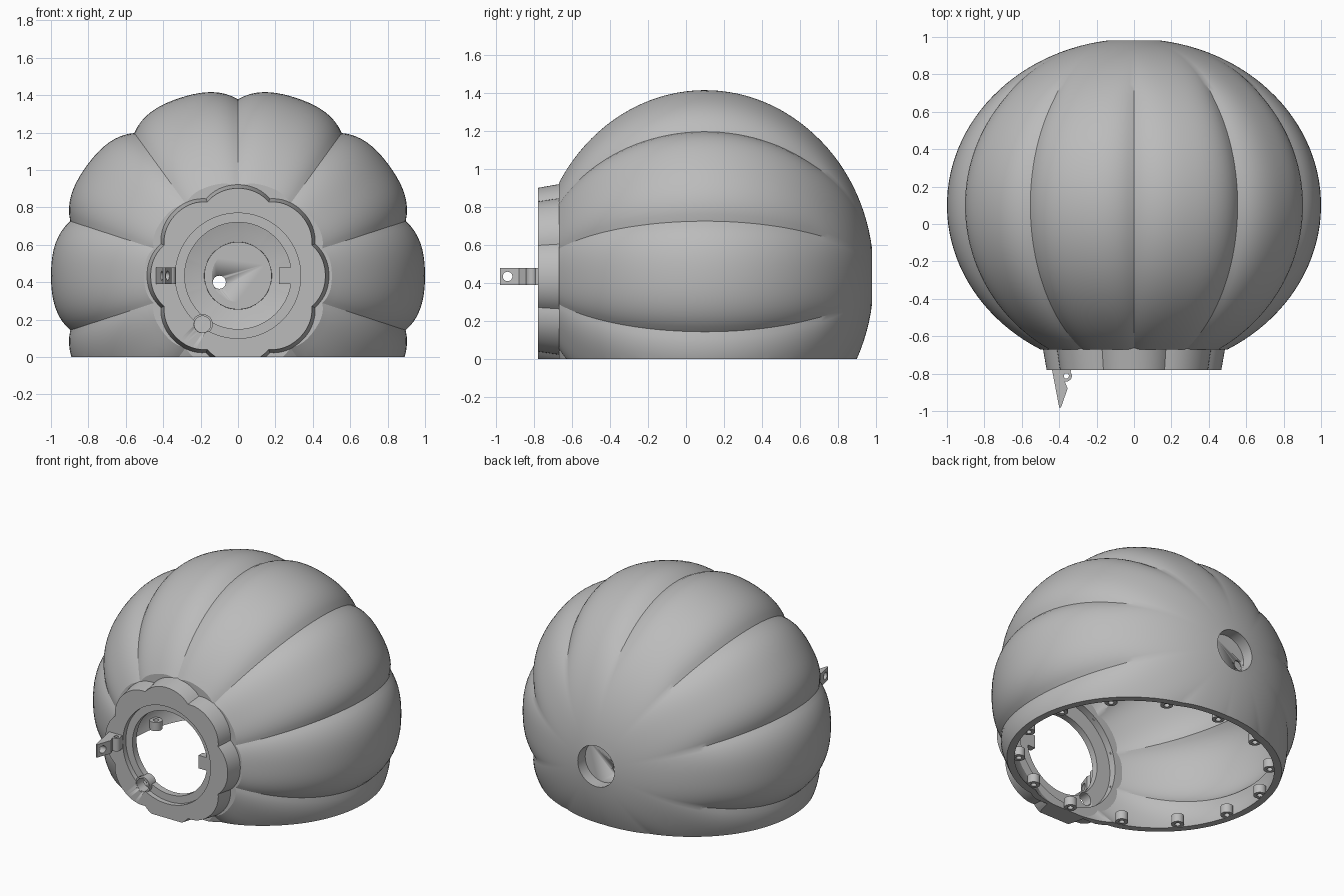
import bpy, bmesh, math
from mathutils import Matrix, Vector

cube = bpy.data.objects.get("Cube")
if cube:
    bpy.data.objects.remove(cube)

AXIS_Z = 0.435  # height of the lobed shell's front-to-back axis

grey = bpy.data.materials.new("plain_grey")
grey.use_nodes = True
grey.diffuse_color = (0.5, 0.5, 0.5, 1)
grey.node_tree.nodes["Principled BSDF"].inputs["Base Color"].default_value = (0.5, 0.5, 0.5, 1)


def finish(name, bm, smooth=True):
    bmesh.ops.recalc_face_normals(bm, faces=bm.faces)
    mesh = bpy.data.meshes.new(name)
    bm.to_mesh(mesh)
    bm.free()
    mesh.materials.append(grey)
    obj = bpy.data.objects.new(name, mesh)
    bpy.context.collection.objects.link(obj)
    if smooth:
        bpy.ops.object.select_all(action='DESELECT')
        obj.select_set(True)
        bpy.context.view_layer.objects.active = obj
        bpy.ops.object.shade_smooth_by_angle(angle=math.radians(28))
    return obj


def lobed_ring(name, profile, lobes, phase, power, per_lobe=18):
    """Revolve a closed (y, radius, crease depth) profile about the y axis, cut flat at z = 0."""
    bm = bmesh.new()
    count = lobes * per_lobe
    rings = []
    for y, radius, depth in profile:
        ring = []
        for i in range(count):
            angle = phase + math.tau * i / count
            t = abs(2 * (i % per_lobe) / per_lobe - 1)
            r = radius * (1 - depth * t ** power)
            ring.append(bm.verts.new((r * math.cos(angle), y, AXIS_Z + r * math.sin(angle))))
        rings.append(ring)
    for k, a in enumerate(rings):
        b = rings[(k + 1) % len(rings)]
        for i in range(count):
            j = (i + 1) % count
            bm.faces.new((a[i], a[j], b[j], b[i]))
    cut = bmesh.ops.bisect_plane(bm, geom=bm.verts[:] + bm.edges[:] + bm.faces[:], dist=1e-5,
                                 plane_co=(0, 0, 0), plane_no=(0, 0, 1), clear_inner=True)
    edges = [e for e in cut["geom_cut"] if isinstance(e, bmesh.types.BMEdge)]
    if edges:
        bmesh.ops.triangle_fill(bm, edges=edges, use_beauty=True, normal=(0, 0, -1))
    return finish(name, bm)


def tube(name, center, direction, outer, inner, length, sides=32):
    """Cylinder, or a pipe when inner is above zero."""
    bm = bmesh.new()
    turn = Vector((0, 0, 1)).rotation_difference(Vector(direction)).to_matrix().to_4x4()
    place = Matrix.Translation(center) @ turn
    loops = []
    for r, h in ((outer, -.5), (outer, .5), (inner, .5), (inner, -.5)):
        if r > 0:
            loops.append([bm.verts.new(place @ Vector((r * math.cos(math.tau * i / sides),
                          r * math.sin(math.tau * i / sides), h * length))) for i in range(sides)])
    pairs = list(zip(loops, loops[1:] + loops[:1])) if inner > 0 else [(loops[0], loops[1])]
    for a, b in pairs:
        for i in range(sides):
            j = (i + 1) % sides
            bm.faces.new((a[i], a[j], b[j], b[i]))
    if inner <= 0:
        for loop in loops:
            bm.faces.new(loop)
    return finish(name, bm)


def prism(name, outline, z0, z1):
    bm = bmesh.new()
    face = bm.faces.new([bm.verts.new((x, y, z0)) for x, y in outline])
    out = bmesh.ops.extrude_face_region(bm, geom=[face])
    bmesh.ops.translate(bm, vec=(0, 0, z1 - z0),
                        verts=[v for v in out["geom"] if isinstance(v, bmesh.types.BMVert)])
    return finish(name, bm, smooth=False)


def drill(obj, name, center, direction, radius, length):
    cutter = tube(name, center, direction, radius, 0, length)
    cutter.hide_render = True
    cutter.hide_viewport = True
    cutter.display_type = 'WIRE'
    mod = obj.modifiers.new(name, 'BOOLEAN')
    mod.operation = 'DIFFERENCE'
    mod.object = cutter
    mod.solver = 'EXACT'


def arc(start, end, length, radius, steps=48):
    """Half-ellipse shell profile whose creases fade out towards the back."""
    points = []
    for i in range(steps + 1):
        a = start + (end - start) * i / steps
        y = 0.1 + length * math.sin(a)
        fade = min(1, max(0, (0.97 - y) / 0.3))
        points.append((y, radius * math.cos(a), 0.057 * fade))
    return points


# Hollow ten-lobed shell with a round recess at the back
shell_profile = (arc(-1.045, 1.43, 0.89, 1.0)
                 + [(0.88, 0.14, 0), (0.88, 0.18, 0)]
                 + arc(1.38, -1.13, 0.85, 0.955))
lobed_ring("shell", shell_profile, 10, math.radians(18), 3.2)

# Recess floor with its cable hole
floor = tube("recess_floor", (0, 0.89, AXIS_Z), (0, 1, 0), 0.16, 0, 0.02, 48)
drill(floor, "cable_hole_cutter", (-0.1, 0.89, 0.4), (0, 1, 0), 0.035, 0.1)

# Scalloped front collar with a stepped round opening
collar_profile = [(-0.65, 0.49, 0.085), (-0.78, 0.467, 0.085), (-0.78, 0.335, 0),
                  (-0.745, 0.335, 0), (-0.745, 0.285, 0), (-0.70, 0.285, 0),
                  (-0.70, 0.39, 0), (-0.65, 0.39, 0)]
collar = lobed_ring("collar", collar_profile, 8, math.radians(22.5), 2.2)
drill(collar, "pin_hole_cutter", (-0.19, -0.72, 0.175), (0, 1, 0), 0.045, 0.3)
tube("pin_socket", (-0.19, -0.735, 0.175), (0, 1, 0), 0.055, 0.044, 0.07)

# Latch keeper inside the opening
prism("latch_keeper", [(0.22, -0.745), (0.34, -0.745), (0.34, -0.7), (0.22, -0.7)], 0.39, 0.48)

# Pointed hinge tab on the collar's right side
tab = prism("hinge_tab", [(-0.44, -0.77), (-0.40, -0.98), (-0.39, -0.98), (-0.355, -0.88),
                          (-0.375, -0.83), (-0.375, -0.77)], 0.39, 0.48)
drill(tab, "tab_hole_cutter", (-0.39, -0.94, AXIS_Z), (1, 0, 0), 0.025, 0.3)
tube("hinge_knuckle", (-0.362, -0.812, AXIS_Z), (0, 0, 1), 0.03, 0.014, 0.09, 24)
prism("hinge_foot", [(-0.38, -0.80), (-0.34, -0.80), (-0.335, -0.77), (-0.38, -0.77)], 0.39, 0.48)

# Screw lugs around the open bottom rim
LUGS = 14
for i in range(LUGS):
    a = math.tau * (i + 0.5) / LUGS
    tube(f"rim_lug_{i + 1}", (0.83 * math.cos(a), 0.1 + 0.72 * math.sin(a), 0.035),
         (0, 0, 1), 0.04, 0.018, 0.06, 24)
